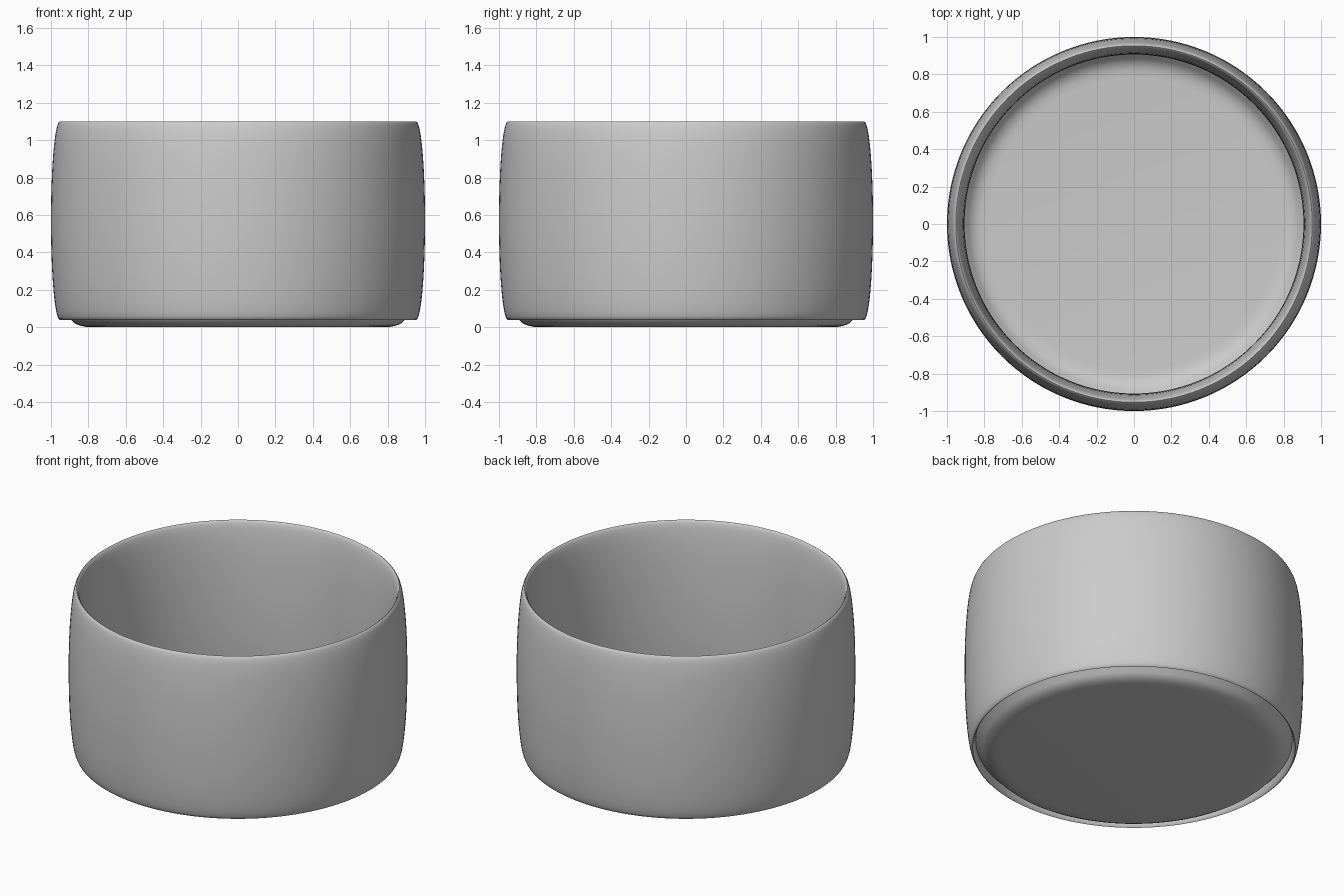
import bpy, bmesh
from math import sin, cos, pi, radians

if "Cube" in bpy.data.objects:
    bpy.data.objects.remove(bpy.data.objects["Cube"])

SEGMENTS = 128


def lathe(name, profile, closed=False):
    """Spin an (r, z) profile round the z axis; points on the axis are merged."""
    bm = bmesh.new()
    verts = [bm.verts.new((r, 0, z)) for r, z in profile]
    pairs = list(zip(verts, verts[1:]))
    if closed:
        pairs.append((verts[-1], verts[0]))
    edges = [bm.edges.new(p) for p in pairs]
    bmesh.ops.spin(bm, geom=verts + edges, axis=(0, 0, 1), cent=(0, 0, 0),
                   angle=2 * pi, steps=SEGMENTS, use_duplicate=False)
    bmesh.ops.remove_doubles(bm, verts=bm.verts, dist=0.0001)
    bmesh.ops.recalc_face_normals(bm, faces=bm.faces)
    mesh = bpy.data.meshes.new(name)
    bm.to_mesh(mesh)
    bm.free()
    obj = bpy.data.objects.new(name, mesh)
    bpy.context.collection.objects.link(obj)
    bpy.context.view_layer.objects.active = obj
    obj.select_set(True)
    bpy.ops.object.shade_smooth_by_angle(angle=radians(50))
    obj.select_set(False)
    return obj


# Wall: tall, thin elliptical section, bulging outward and inward
N = 48
lathe("wall", [(0.953 + 0.047 * cos(2 * pi * i / N),
                0.57 + 0.53 * sin(2 * pi * i / N)) for i in range(N)], closed=True)

# Base: shallow thin dish with a rounded edge, tucked into the wall
under = [(0, 0), (0.78, 0), (0.82, 0.003), (0.85, 0.010), (0.875, 0.022),
         (0.89, 0.036), (0.905, 0.055), (0.935, 0.085)]
upper = [(0.925, 0.09), (0.895, 0.06), (0.882, 0.044), (0.867, 0.031),
         (0.845, 0.019), (0.82, 0.012), (0.78, 0.009), (0, 0.009)]
lathe("base_dish", under + upper)
